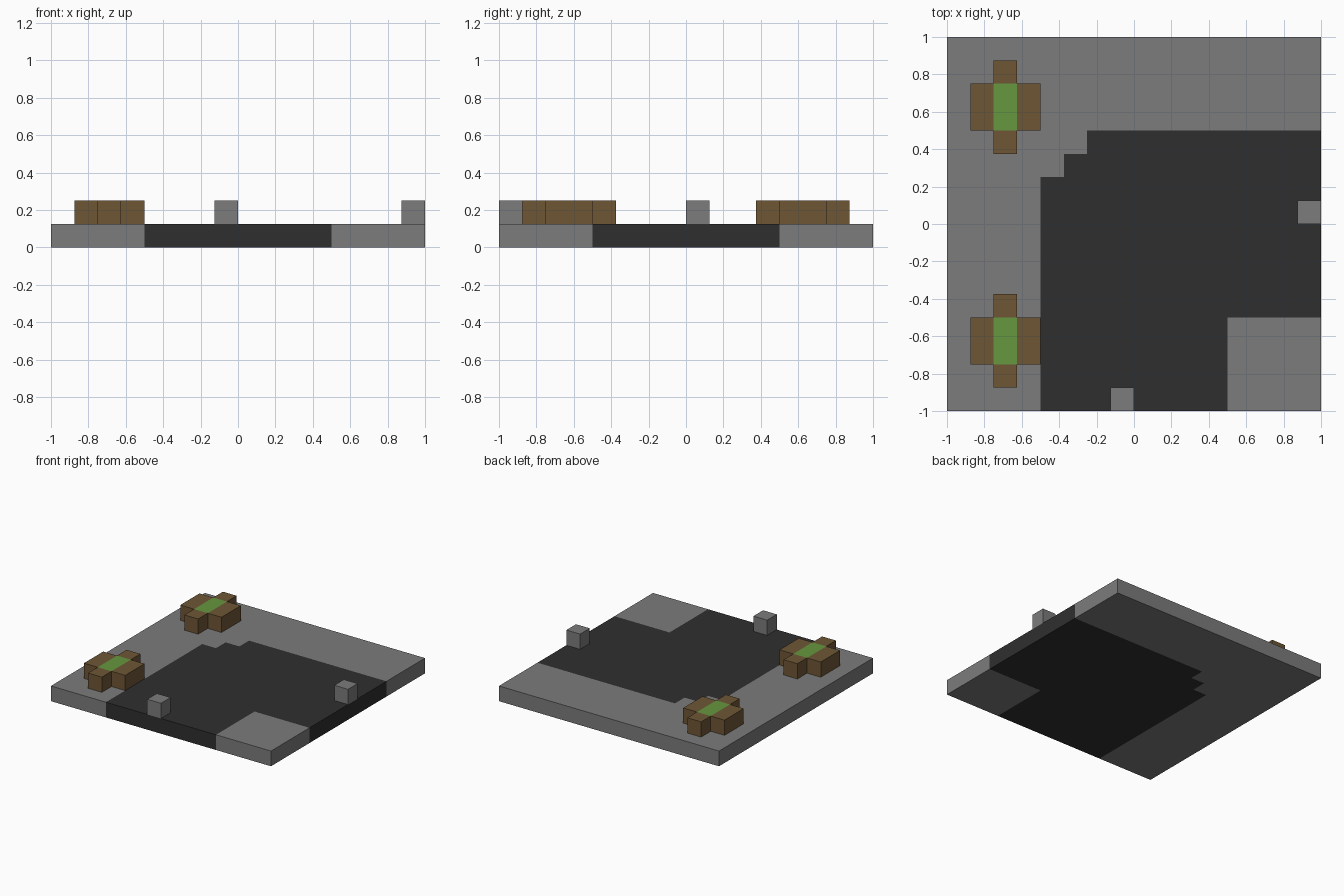
import bpy, bmesh
from mathutils import Matrix

cube = bpy.data.objects.get("Cube")
if cube:
    bpy.data.objects.remove(cube, do_unlink=True)

CELL = 0.125  # block size; the base is 16 x 16 blocks


def make_material(name, color):
    mat = bpy.data.materials.new(name)
    mat.use_nodes = True
    rgba = (*color, 1.0)
    mat.diffuse_color = rgba
    bsdf = next(n for n in mat.node_tree.nodes if n.type == 'BSDF_PRINCIPLED')
    bsdf.inputs["Base Color"].default_value = rgba
    return mat


stone = make_material("stone_grey", (0.2, 0.2, 0.2))
asphalt = make_material("asphalt_dark", (0.028, 0.028, 0.028))
wood = make_material("wood_brown", (0.155, 0.092, 0.036))
grass = make_material("grass_green", (0.132, 0.31, 0.05))


def block_layer(name, cols, rows, location, materials, rule):
    """One-block-high solid; rule(x, y) gives a material index, or None for a gap."""
    bm = bmesh.new()
    bmesh.ops.create_grid(bm, x_segments=cols, y_segments=rows, size=0.5,
                          matrix=Matrix.Diagonal((cols * CELL, rows * CELL, 1, 1)))
    gaps = [f for f in bm.faces if rule(*f.calc_center_median().xy) is None]
    bmesh.ops.delete(bm, geom=gaps, context='FACES')
    top = bmesh.ops.extrude_face_region(bm, geom=bm.faces[:], use_keep_orig=True)
    moved = [v for v in top["geom"] if isinstance(v, bmesh.types.BMVert)]
    bmesh.ops.translate(bm, verts=moved, vec=(0, 0, CELL))
    bmesh.ops.recalc_face_normals(bm, faces=bm.faces[:])
    # Colour each face by the block it belongs to
    for f in bm.faces:
        inside = f.calc_center_median() - f.normal * 0.02
        f.material_index = rule(inside.x, inside.y)
    # Merge the grid into large flat faces, keeping colour borders
    bmesh.ops.dissolve_limit(bm, angle_limit=0.01, verts=bm.verts[:],
                             edges=bm.edges[:], delimit={'MATERIAL'})
    mesh = bpy.data.meshes.new(name)
    bm.to_mesh(mesh)
    bm.free()
    for mat in materials:
        mesh.materials.append(mat)
    obj = bpy.data.objects.new(name, mesh)
    obj.location = location
    bpy.context.collection.objects.link(obj)
    return obj


# Base: a curved road with a stepped outer corner, set in pavement
def road_rule(x, y):
    outside = x < -0.5 or y > 0.5
    stepped_corner = (x < -0.375 and y > 0.25) or (x < -0.25 and y > 0.375)
    inner_corner = x > 0.5 and y < -0.5
    return 0 if outside or stepped_corner or inner_corner else 1


block_layer("road_base", 16, 16, (0, 0, 0), [stone, asphalt], road_rule)


# Planters: wooden cross around a strip of grass
def planter_rule(x, y):
    in_column = abs(x) < CELL / 2
    in_row = abs(y) < CELL
    if in_column and in_row:
        return 1
    return 0 if in_column or in_row else None


for side, y in (("front", -0.625), ("back", 0.625)):
    block_layer(side + "_planter", 3, 4, (-0.6875, y, CELL),
                [wood, grass], planter_rule)

# Stone bollards at the two road ends
for side, x, y in (("front", -0.0625, -0.9375), ("left", 0.9375, 0.0625)):
    block_layer(side + "_bollard", 1, 1, (x, y, CELL), [stone], lambda x, y: 0)
